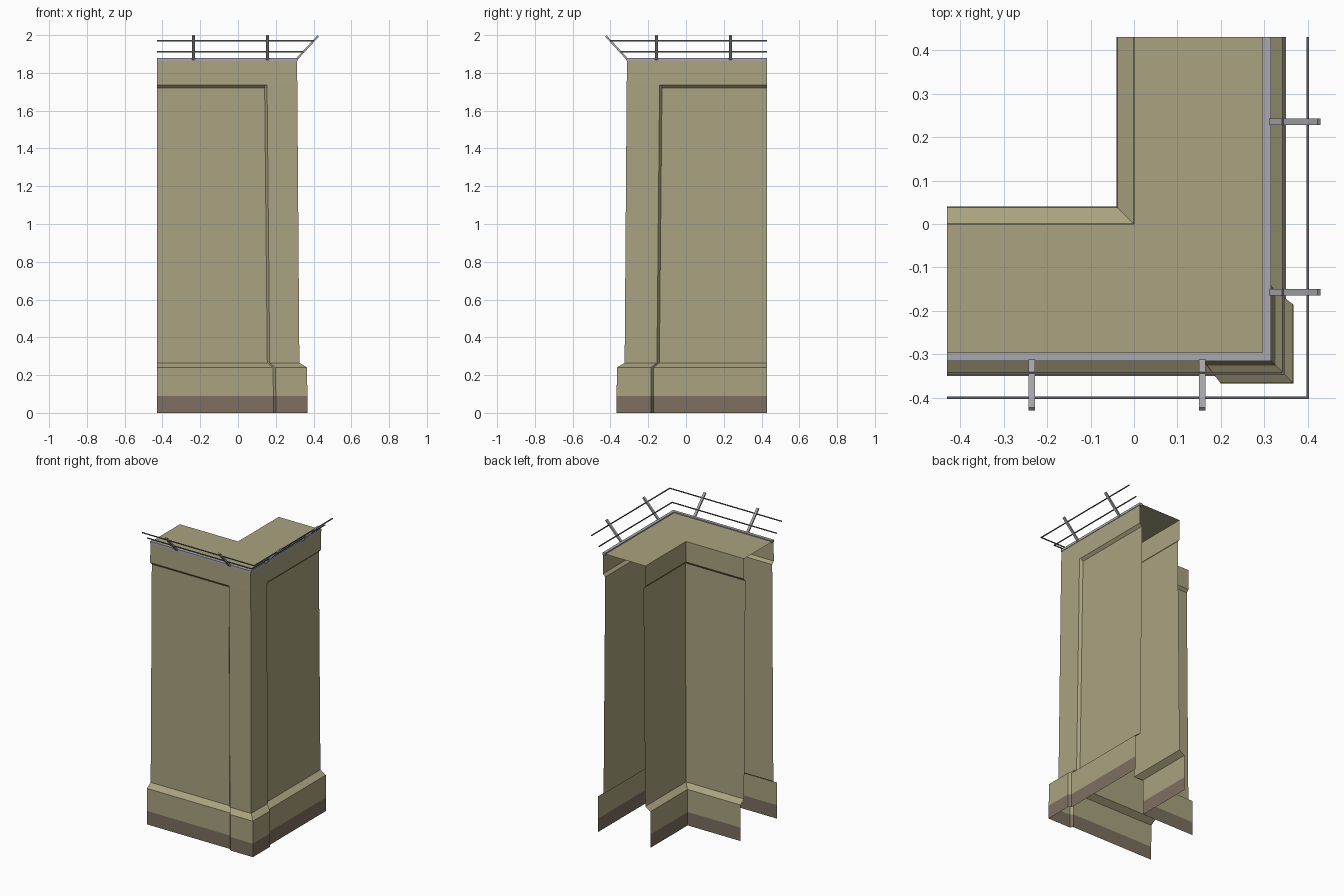
import bpy, bmesh, math
from mathutils import Matrix, Vector

if "Cube" in bpy.data.objects:
    bpy.data.objects.remove(bpy.data.objects["Cube"])

END = 0.43  # both wings stop here


def material(name, rgb):
    m = bpy.data.materials.new(name)
    m.diffuse_color = (*rgb, 1)
    m.use_nodes = True
    m.node_tree.nodes["Principled BSDF"].inputs["Base Color"].default_value = m.diffuse_color
    return m


PLASTER = material("khaki plaster", (0.40, 0.365, 0.215))
PLINTH = material("brown plinth", (0.205, 0.16, 0.115))
METAL = material("grey metal", (0.40, 0.40, 0.43))
WIRE = material("dark wire", (0.12, 0.12, 0.12))


def finish(name, bm, mats):
    me = bpy.data.meshes.new(name)
    bm.to_mesh(me)
    bm.free()
    for m in mats:
        me.materials.append(m)
    ob = bpy.data.objects.new(name, me)
    bpy.context.collection.objects.link(ob)
    return ob


def loft(name, rows, mats, closed=False):
    """Skin a stack of point rows; closed wraps the section and caps the ends."""
    bm = bmesh.new()
    grid = [[bm.verts.new(p) for p in row] for row in rows]
    n = len(grid)
    for j in range(n if closed else n - 1):
        a, b = grid[j], grid[(j + 1) % n]
        for i in range(len(a) - 1):
            bm.faces.new((a[i], a[i + 1], b[i + 1], b[i]))
    if closed:
        bm.faces.new([r[0] for r in grid])
        bm.faces.new([r[-1] for r in grid])
        bmesh.ops.recalc_face_normals(bm, faces=bm.faces)
    if len(mats) > 1:  # lowest strip is the painted plinth
        for f in bm.faces:
            f.material_index = int(f.calc_center_median().z < 0.09)
    return finish(name, bm, mats)


def corner(o, z):
    return [(-END, -o, z), (o, -o, z), (o, END, z)]


# Outer wall: recessed panels either side of a proud corner pilaster
# z, panel offset, pilaster offset, pilaster edge
outer = [(0, 0.350, 0.367, 0.200), (0.09, 0.350, 0.367, 0.200),
         (0.24, 0.349, 0.366, 0.199), (0.265, 0.309, 0.325, 0.168),
         (1.72, 0.297, 0.314, 0.154), (1.737, 0.314, 0.314, 0.154),
         (1.873, 0.312, 0.312, 0.153)]
BEVEL, SHIFT = 0.013, 0.014
rows = []
for z, r, p, e in outer:
    s = e - SHIFT
    rows.append([(-END, -r, z), (e - BEVEL, -r, z), (e, -p, z), (p, -p, z),
                 (p, -s, z), (r, -s + BEVEL, z), (r, END, z)])
loft("outer_wall", rows, [PLASTER, PLINTH])

# Inner wall: same profile without a pilaster
inner = [(0, 0.040), (0.09, 0.040), (0.24, 0.038), (0.265, 0.0),
         (1.72, -0.014), (1.737, 0.001), (1.873, 0.0)]
loft("inner_wall", [[(-q, END, z), (-q, q, z), (-END, q, z)] for z, q in inner],
     [PLASTER, PLINTH])

# L-shaped roof between the walls
loft("wall_top", [corner(0.312, 1.873), corner(0.0, 1.873)], [PLASTER])

# Metal edging along the outer top edge
loft("top_edging", [corner(o, z) for o, z in
                    ((0.295, 1.864), (0.315, 1.864), (0.315, 1.880), (0.295, 1.880))],
     [METAL], True)

# Two wires running around the corner
for name, o, z in (("lower_wire", 0.343, 1.912), ("upper_wire", 0.399, 1.970)):
    h = 0.0028
    loft(name, [corner(o + a * h, z + b * h) for a, b in
                ((-1, -1), (1, -1), (1, 1), (-1, 1))], [WIRE], True)


# Slanted bars holding the wires
def bracket(name, side, along):
    a, b = Vector((0.307, 1.868)), Vector((0.425, 1.996))
    d = (b - a).normalized() * 0.005
    n = Vector((-d.y, d.x))
    w = 0.0078
    section = [a - n, b - n, b + n, a + n]
    if side == "front":
        rows = [[(along - w, -p.x, p.y), (along + w, -p.x, p.y)] for p in section]
    else:
        rows = [[(p.x, along - w, p.y), (p.x, along + w, p.y)] for p in section]
    loft(name, rows, [METAL], True)


for i, t in enumerate((-0.235, 0.157)):
    bracket(f"front_bracket_{i + 1}", "front", t)
    bracket(f"right_bracket_{i + 1}", "right", -t)
